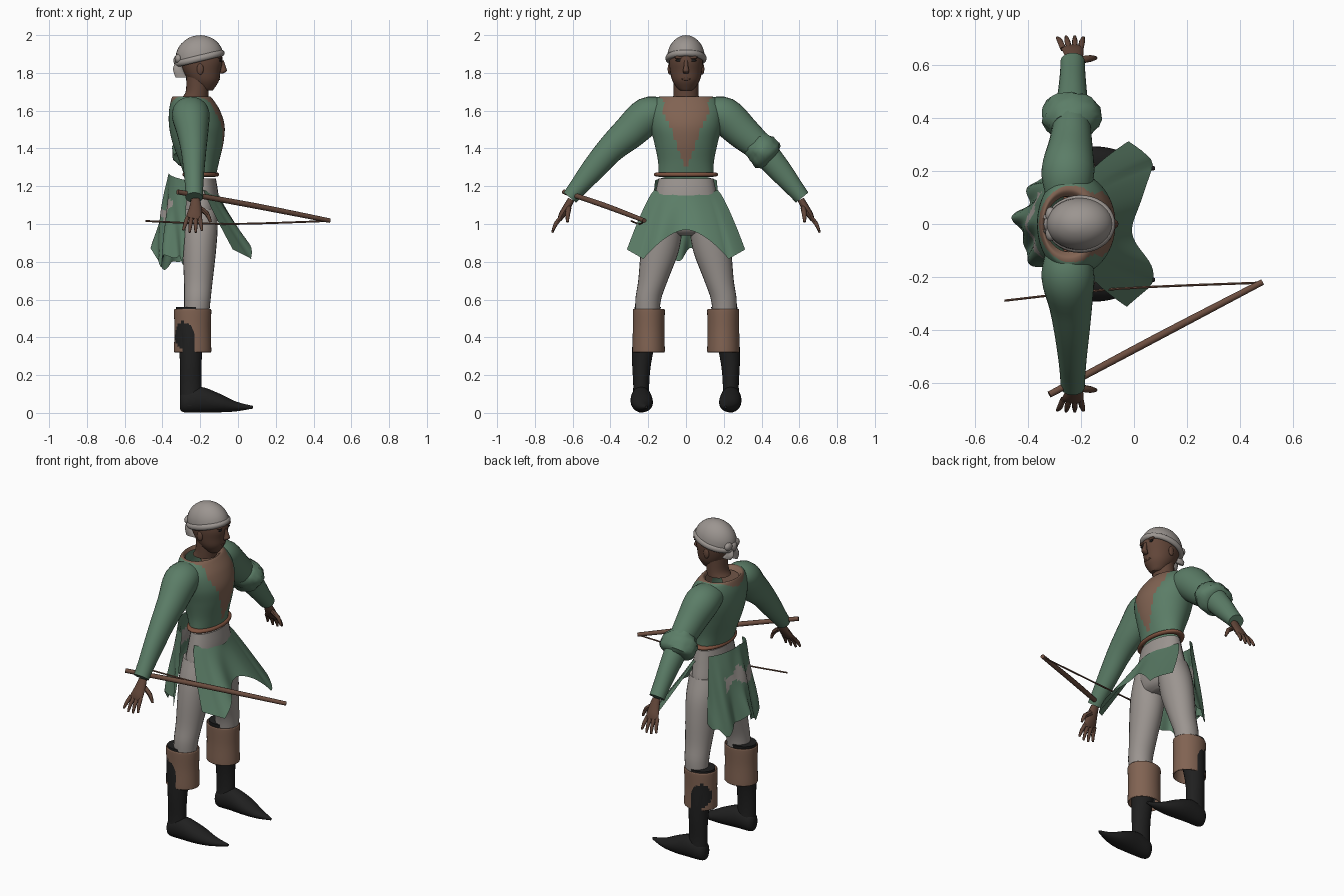
import bpy, bmesh, math, random
from mathutils import Vector

if "Cube" in bpy.data.objects:
    bpy.data.objects.remove(bpy.data.objects["Cube"])
random.seed(4)


def material(name, r, g, b):
    m = bpy.data.materials.new(name)
    m.diffuse_color = (r, g, b, 1)
    m.use_nodes = True
    m.node_tree.nodes["Principled BSDF"].inputs["Base Color"].default_value = m.diffuse_color
    return m


GREEN = material("green_cloth", .105, .205, .135)
TAN = material("brown_leather", .22, .125, .085)
GREY = material("grey_linen", .33, .30, .28)
SKIN = material("dark_skin", .12, .06, .04)
BLACK = material("black_boot", .014, .014, .014)
RUST = material("belt_brown", .21, .085, .05)
WOOD = material("bow_wood", .15, .075, .05)


def finish(name, bm, mat, rule=None, closed=True):
    """Turn bmesh into an object; rule = (second material, test on face centre)."""
    if closed:
        bmesh.ops.recalc_face_normals(bm, faces=bm.faces)
    if rule:
        for f in bm.faces:
            f.material_index = int(bool(rule[1](f.calc_center_median())))
    me = bpy.data.meshes.new(name)
    bm.to_mesh(me)
    bm.free()
    me.materials.append(mat)
    if rule:
        me.materials.append(rule[0])
    ob = bpy.data.objects.new(name, me)
    bpy.context.collection.objects.link(ob)
    return ob


def smooth_path(st, sub):
    """Catmull-Rom interpolation of stations."""
    out = []
    for i in range(len(st) - 1):
        p0, p1, p2, p3 = st[max(i - 1, 0)], st[i], st[i + 1], st[min(i + 2, len(st) - 1)]
        for k in range(sub):
            t = k / sub
            out.append([.5 * (2 * b + (c - a) * t + (2 * a - 5 * b + 4 * c - d) * t * t
                              + (3 * b - a - 3 * c + d) * t ** 3)
                        for a, b, c, d in zip(p0, p1, p2, p3)])
    return out + [list(st[-1])]


def loft(name, st, mat, axis=None, n=24, sub=4, cap=True, rule=None, jitter=0):
    """Elliptical rings through stations (x, y, z, radius_u, radius_v)."""
    st = smooth_path(st, sub)
    bm, rings = bmesh.new(), []
    for i, (x, y, z, a, b) in enumerate(st):
        if axis == 'z':
            u, v = Vector((1, 0, 0)), Vector((0, 1, 0))
        elif axis == 'x':
            u, v = Vector((0, 1, 0)), Vector((0, 0, 1))
        else:
            t = (Vector(st[min(i + 1, len(st) - 1)][:3]) - Vector(st[max(i - 1, 0)][:3])).normalized()
            ref = Vector((1, 0, 0)) if abs(t.x) < .8 else Vector((0, 0, 1))
            u = (ref - t * t.dot(ref)).normalized()
            v = t.cross(u)
        ring = []
        for k in range(n):
            w = 2 * math.pi * k / n
            j = 1 + random.uniform(-jitter, jitter)
            ring.append(bm.verts.new(Vector((x, y, z)) + u * a * j * math.cos(w) + v * b * j * math.sin(w)))
        rings.append(ring)
    for r, q in zip(rings, rings[1:]):
        for k in range(n):
            bm.faces.new((r[k], r[(k + 1) % n], q[(k + 1) % n], q[k]))
    if cap:
        bm.faces.new(rings[0])
        bm.faces.new(rings[-1])
    return finish(name, bm, mat, rule)


def sheet(name, fn, mat, nu=36, nv=16, rule=None):
    """Cloth sheet from a function of (s in -1..1, t in 0..1)."""
    bm = bmesh.new()
    g = [[bm.verts.new(fn(2 * i / nu - 1, j / nv)) for i in range(nu + 1)] for j in range(nv + 1)]
    for j in range(nv):
        for i in range(nu):
            bm.faces.new((g[j][i], g[j + 1][i], g[j + 1][i + 1], g[j][i + 1]))
    return finish(name, bm, mat, rule, closed=False)


def ball(name, loc, size, mat):
    bpy.ops.mesh.primitive_uv_sphere_add(segments=16, ring_count=10, radius=1, location=loc)
    ob = bpy.context.object
    ob.name, ob.scale = name, size
    ob.data.materials.append(mat)
    return ob


def ring(name, loc, a, b, tube, mat, tilt=0):
    bpy.ops.mesh.primitive_torus_add(location=loc, rotation=(0, tilt, 0), major_segments=40,
                                     minor_segments=10, major_radius=a, minor_radius=tube)
    ob = bpy.context.object
    ob.name, ob.scale = name, (1, b / a, 1)
    ob.data.materials.append(mat)
    return ob


# brown chest panel and neckline on the tunic
def brown_panel(c):
    prof = [(1.29, 0), (1.38, .035), (1.5, .075), (1.6, .125), (1.7, .11)]
    w = 0
    for (z0, w0), (z1, w1) in zip(prof, prof[1:]):
        if z0 <= c.z <= z1:
            w = w0 + (w1 - w0) * (c.z - z0) / (z1 - z0)
    neck = c.z > 1.58 and ((c.x + .235) / .125) ** 2 + (c.y / .145) ** 2 < 1
    return neck or (c.x > -.2 and abs(c.y) < w)


# torso
loft("tunic_body", [(-.2, 0, 1.25, .082, .145), (-.205, 0, 1.33, .105, .148), (-.212, 0, 1.43, .135, .168),
                    (-.218, 0, 1.52, .147, .19), (-.23, 0, 1.6, .135, .195), (-.243, 0, 1.66, .11, .165),
                    (-.247, 0, 1.675, .097, .13), (-.247, 0, 1.655, .087, .105)],
     GREEN, 'z', n=64, sub=7, cap=False, rule=(TAN, brown_panel))
ring("belt", (-.197, 0, 1.262), .085, .15, .012, RUST)

# trousers
loft("trouser_hips", [(-.195, 0, 1.24, .078, .145), (-.195, 0, 1.15, .092, .165), (-.2, 0, 1.05, .097, .185),
                      (-.205, 0, .97, .085, .165), (-.205, 0, .94, .05, .09)], GREY, 'z')

for s, side in ((-1, "right"), (1, "left")):
    # leg, boot and cuff
    loft(side + "_trouser_leg", [(-.2, s * .1, 1.08, .09, .08), (-.202, s * .12, .97, .094, .1),
                                 (-.205, s * .14, .85, .088, .1), (-.21, s * .175, .7, .076, .078),
                                 (-.215, s * .2, .6, .07, .068), (-.22, s * .205, .5, .065, .062)], GREY, 'z')
    loft(side + "_boot_shaft", [(-.25, s * .203, .56, .078, .07), (-.25, s * .22, .4, .066, .063),
                                (-.25, s * .235, .26, .057, .05), (-.25, s * .237, .14, .056, .042),
                                (-.25, s * .237, .04, .056, .048)], BLACK, 'z')
    loft(side + "_boot_foot", [(-.308, s * .235, .055, .02, .035), (-.285, s * .236, .06, .046, .057),
                               (-.2, s * .237, .07, .056, .068), (-.1, s * .232, .053, .057, .05),
                               (-.01, s * .223, .034, .036, .026), (.08, s * .21, .03, .006, .007)], BLACK, 'x')

    def worn(c, s=s):
        return s * c.y > .2 and ((c.x + .29) / .043) ** 2 + ((c.z - .41) / .073) ** 2 < 1
    loft(side + "_boot_cuff", [(-.24, s * .197, z, .1 * k, .086 * k) for z, k in
                               ((.4, .86), (.33, .9), (.322, .97), (.34, .985), (.44, .96),
                                (.53, .985), (.548, .97), (.545, .9), (.5, .86))],
         TAN, 'z', n=64, sub=6, cap=False, rule=(BLACK, worn))

    # sleeve
    loft(side + "_sleeve", [(-.25, s * .11, 1.595, .085, .07), (-.25, s * .2, 1.575, .1, .098),
                            (-.24, s * .3, 1.485, .083, .09), (-.235, s * .4, 1.395, .068, .074),
                            (-.233, s * .5, 1.28, .055, .062), (-.232, s * .57, 1.195, .048, .049),
                            (-.232, s * .615, 1.14, .046, .042)], GREEN, n=28, rule=(TAN, brown_panel))
    # hand
    loft(side + "_palm", [(-.225, s * .608, 1.13, .024, .018), (-.225, s * .63, 1.09, .032, .02),
                          (-.23, s * .655, 1.05, .04, .018), (-.235, s * .668, 1.025, .042, .012)], SKIN, n=12)
    for k in range(4):
        x0 = -.268 + .022 * k
        x1 = -.29 + .033 * k
        drop = (.012, 0, 0, .01)[k]
        loft(side + "_finger_%d" % (k + 1), [(x0, s * .662, 1.035, .011, .011),
                                             ((x0 + x1) / 2, s * .69, 1.0, .011, .011),
                                             (x1, s * (.708 - drop / 3), .955 + drop, .006, .006)], SKIN, n=8, sub=2)
    loft(side + "_thumb", [(-.205, s * .62, 1.085, .014, .014), (-.165, s * .626, 1.055, .013, .013),
                           (-.145, s * .628, 1.01, .007, .007)], SKIN, n=8, sub=2)
    # face details
    ball(side + "_ear", (-.2, s * .087, 1.82), (.018, .01, .03), SKIN)
    ball(side + "_eye", (-.093, s * .037, 1.866), (.006, .018, .007), BLACK)
    ball(side + "_brow_ridge", (-.096, s * .035, 1.882), (.012, .028, .008), SKIN)

# rolled cloth around one elbow
loft("sleeve_roll", [(-.237, .36, 1.435, .075, .075), (-.237, .385, 1.41, .105, .085), (-.237, .41, 1.385, .112, .088),
                     (-.237, .435, 1.355, .105, .085), (-.237, .45, 1.34, .065, .065)],
     GREEN, n=24, sub=2, jitter=.07)

# head
loft("neck", [(-.225, 0, 1.672, .068, .068), (-.215, 0, 1.71, .06, .066), (-.21, 0, 1.8, .065, .066)], SKIN, 'z')
loft("head", [(-.17, 0, 1.706, .035, .03), (-.172, 0, 1.72, .048, .047), (-.18, 0, 1.76, .08, .073),
              (-.192, 0, 1.81, .1, .085), (-.197, 0, 1.865, .116, .09), (-.2, 0, 1.92, .105, .08),
              (-.2, 0, 1.96, .06, .05)], SKIN, 'z')
loft("nose", [(-.085, 0, 1.865, .01, .009), (-.078, 0, 1.83, .014, .013), (-.077, 0, 1.81, .018, .018),
              (-.088, 0, 1.797, .01, .012)], SKIN, 'z', n=10)
ball("lips", (-.104, 0, 1.767), (.009, .025, .007), SKIN)

# head wrap: dome, rolled brim, knot, hanging tails
dome = loft("head_wrap_dome", [(0, 0, .12 * math.sin(a), .128 * math.cos(a), .1 * math.cos(a))
                               for a in (0, .3, .6, .9, 1.2, 1.4, 1.53)], GREY, 'z', n=32, sub=2)
dome.location, dome.rotation_euler = (-.203, 0, 1.879), (0, -.2, 0)
ring("head_wrap_brim", (-.203, 0, 1.877), .118, .095, .018, GREY, -.24)
ball("head_wrap_knot", (-.318, 0, 1.865), (.024, .032, .03), GREY)
for s in (-1, 1):
    ball("knot_loop", (-.315, s * .035, 1.875), (.02, .03, .025), GREY)
    loft("wrap_tail", [(-.312, s * .012, 1.86, .018, .014), (-.318, s * .028, 1.82, .026, .012),
                       (-.3, s * .034, 1.785 + .01 * s, .03, .007)], GREY, 'z', n=10)


# skirt panels
def front_panel(s, t):
    a = abs(s)
    low = .97 - .155 * min(a / .72, 1) ** 1.7 + .05 * max(0, a - .72) / .28
    z = 1.15 + .03 * s * s + (low - 1.15 - .03 * s * s) * t
    xt = -.098 - .085 * s * s
    xb = -.005 + .075 * math.sin(math.pi * min(a / 1.36, 1)) ** 2 - .06 * max(0, a - .75) / .25
    return (xt + (xb - xt) * t ** 1.1 + .008 * math.sin(9 * s) * t,
            s * (.168 + .145 * t ** .8), z)


def back_panel(s, t):
    th = s * 1.3
    r = t * (.07 + .018 * math.sin(11 * s + 1)) + .012 * math.sin(17 * s + 6 * t) * t
    low = .83 + .035 * math.sin(7 * s + .6) + .015 * math.sin(19 * s)
    return (-.232 - (.135 + r) * math.cos(th), (.17 + .55 * r) * math.sin(th),
            1.27 - .04 * abs(s) + (low - 1.27) * t)


def worn_patch(c):
    return abs(c.z - 1.08 - .03 * math.sin(35 * c.y)) < .035 + .015 * math.sin(60 * c.y) and -.13 < c.y < .12


sheet("front_skirt_panel", front_panel, GREEN)
sheet("back_skirt_panel", back_panel, GREEN, nu=60, nv=24, rule=(GREY, worn_patch))

# bow limb and string
loft("bow_limb", [(-.32, -.645, 1.17, .013, .013), (.08, -.432, 1.098, .015, .015),
                  (.485, -.22, 1.018, .012, .012)], WOOD, n=10)
loft("bow_string", [(.48, -.222, 1.016, .005, .005), (-.06, -.245, 1.0, .005, .005),
                    (-.49, -.29, 1.016, .005, .005)], WOOD, n=6)

# smooth shading with sharp edges kept
bpy.ops.object.select_all(action='SELECT')
bpy.context.view_layer.objects.active = bpy.data.objects["tunic_body"]
bpy.ops.object.shade_smooth_by_angle(angle=math.radians(45))
